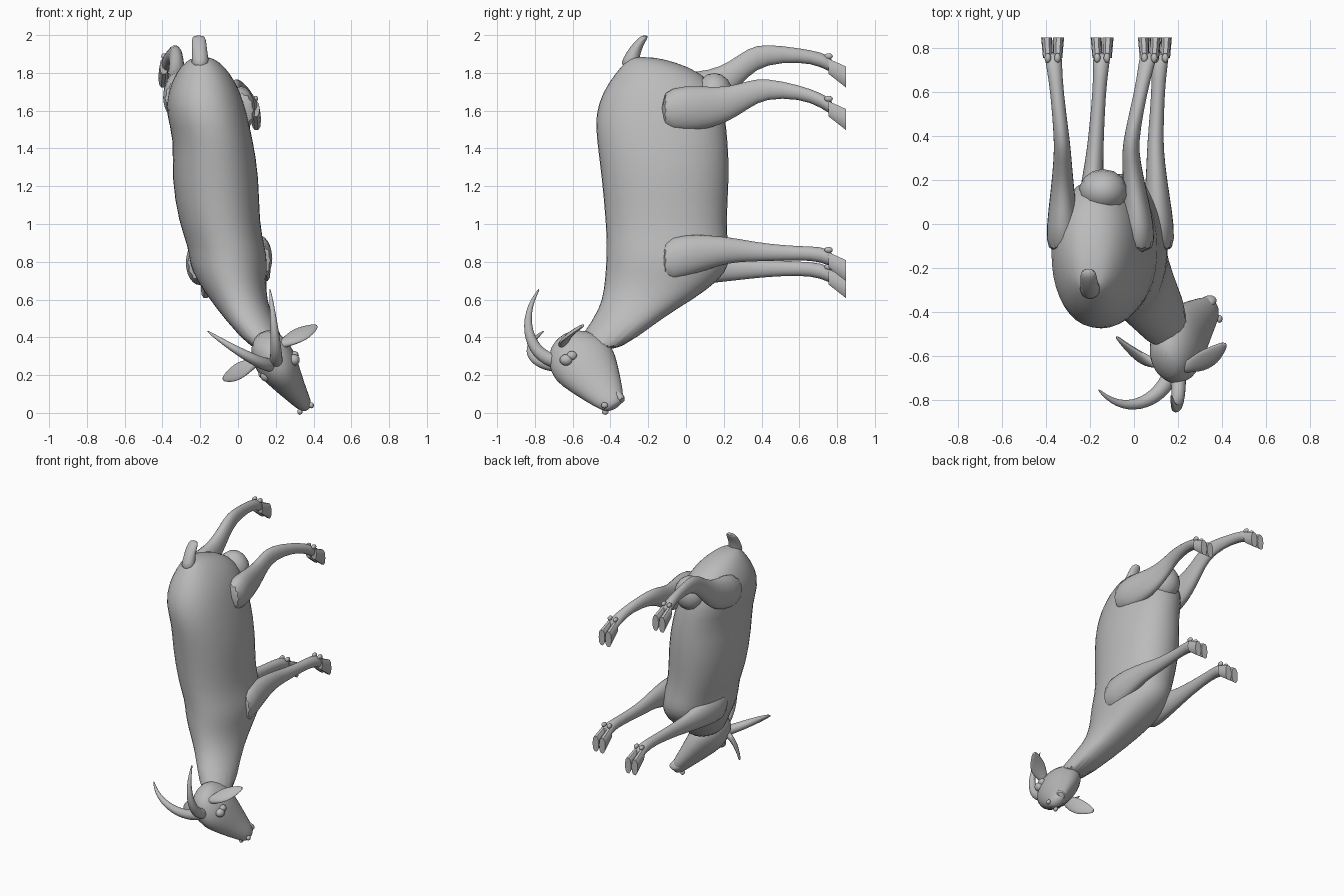
import bpy, bmesh, math
from mathutils import Vector as V

if "Cube" in bpy.data.objects:
    bpy.data.objects.remove(bpy.data.objects["Cube"])

coat = bpy.data.materials.new("coat_grey")
coat.diffuse_color = (0.5, 0.5, 0.5, 1)
coat.use_nodes = True
coat.node_tree.nodes["Principled BSDF"].inputs["Base Color"].default_value = coat.diffuse_color
X, Y, Z = V((1, 0, 0)), V((0, 1, 0)), V((0, 0, 1))


def finish(ob, levels=0, angle=60):
    ob.data.materials.append(coat)
    if levels:
        mod = ob.modifiers.new("round", 'SUBSURF')
        mod.levels = mod.render_levels = levels
    bpy.ops.object.select_all(action='DESELECT')
    ob.select_set(True)
    bpy.context.view_layer.objects.active = ob
    bpy.ops.object.shade_smooth_by_angle(angle=math.radians(angle))
    return ob


def loft(name, secs, u=X, v=None, n=12, levels=1, power=1.0, angle=60):
    """Skin rings (x, y, z, half_u, half_v); without v the rings follow the path."""
    bm = bmesh.new()
    pts = [V(s[:3]) for s in secs]
    rings = []
    for i, s in enumerate(secs):
        t = pts[min(i + 1, len(pts) - 1)] - pts[max(i - 1, 0)]
        uu, vv = u, v
        if v is None:
            vv = t.cross(u).normalized()
            uu = vv.cross(t).normalized()
        ring = []
        for k in range(n):
            c, d = math.cos(2 * math.pi * k / n), math.sin(2 * math.pi * k / n)
            c = math.copysign(abs(c) ** power, c)
            d = math.copysign(abs(d) ** power, d)
            ring.append(bm.verts.new(pts[i] + uu * s[3] * c + vv * s[4] * d))
        rings.append(ring)
    for a, b in zip(rings, rings[1:]):
        for k in range(n):
            bm.faces.new((a[k], a[(k + 1) % n], b[(k + 1) % n], b[k]))
    bm.faces.new(rings[0])
    bm.faces.new(rings[-1])
    bmesh.ops.recalc_face_normals(bm, faces=bm.faces)
    me = bpy.data.meshes.new(name)
    bm.to_mesh(me)
    bm.free()
    ob = bpy.data.objects.new(name, me)
    bpy.context.collection.objects.link(ob)
    return finish(ob, levels, angle)


def ball(name, loc, scale):
    bpy.ops.mesh.primitive_uv_sphere_add(segments=14, ring_count=8, location=loc)
    ob = bpy.context.object
    ob.name, ob.scale = name, scale
    return finish(ob)


# Trunk and neck: height, left, right, back, belly
trunk = [(1.885, -.23, -.15, -.29, -.18), (1.86, -.28, -.10, -.32, -.06),
         (1.80, -.33, -.04, -.375, .09), (1.70, -.375, .015, -.445, .18),
         (1.58, -.385, .05, -.485, .21), (1.45, -.34, .08, -.478, .225),
         (1.25, -.357, .115, -.45, .235), (1.00, -.315, .115, -.428, .215),
         (.88, -.265, .145, -.423, .23), (.79, -.26, .16, -.427, .24),
         (.70, -.22, .15, -.433, .18), (.60, -.15, .155, -.445, .04),
         (.50, -.075, .185, -.485, -.13), (.31, .09, .28, -.63, -.37)]
loft("body", [((l + r) / 2, (b + f) / 2, z, (r - l) / 2, (f - b) / 2)
              for z, l, r, b, f in trunk], X, Y, 20, 1, 0.93)

# Turned head: side and forehead axes
side = V((.87, -.05, .49)).normalized()
brow = V((.225, -.844, -.485)).normalized()
loft("head", [(.135, -.65, .40, .05, .06), (.15, -.625, .365, .095, .13),
              (.185, -.565, .295, .118, .185), (.22, -.52, .235, .11, .178),
              (.30, -.435, .115, .064, .112), (.35, -.385, .045, .045, .07),
              (.362, -.373, .03, .022, .036)], side, brow, 14)
# Lower lip
loft("lower_lip", [(.30, -.385, .115, .045, .03), (.335, -.355, .08, .042, .03),
                   (.358, -.335, .06, .03, .022)], side, brow, 10)

# Eyes, brow ridges and nostrils
for s, word in ((1, "right"), (-1, "left")):
    eye = V((.215, -.60, .255)) + side * s * .098
    ball(word + "_eye", eye, (.022, .028, .024))
    ball(word + "_brow_ridge", eye + brow * .035 - side * s * .012, (.03, .035, .03))
    ball(word + "_nostril", V((.35, -.40, .04)) + side * s * .035 + brow * .035,
         (.014, .018, .016))


# Horns: tapered curves through four control points
def horn(name, a, b, c, d):
    secs = []
    for i in range(9):
        t = i / 8
        p = (V(a) * (1 - t) ** 3 + V(b) * 3 * t * (1 - t) ** 2
             + V(c) * 3 * t * t * (1 - t) + V(d) * t ** 3)
        r = .004 + .034 * (1 - t ** 1.5)
        secs.append((*p, r, r * 1.1))
    loft(name, secs, V((.5, -.1, 1)).normalized() if d[0] < 0 else X, None, 10)


horn("right_horn", (.20, -.65, .27), (.21, -.83, .26), (.19, -.90, .50), (.168, -.775, .66))
horn("left_horn", (.18, -.66, .25), (.12, -.83, .25), (-.06, -.88, .36), (-.165, -.75, .435))

# Ears: flat leaves swept back towards the tip
across = V((-.35, .55, .45)).normalized()
for name, a, b in (("right_ear", V((.20, -.66, .345)), V((.42, -.54, .465))),
                   ("left_ear", V((.12, -.64, .28)), V((-.083, -.51, .178)))):
    secs = []
    for i in range(7):
        t = i / 6
        p = a.lerp(b, t) - Y * .025 * math.sin(math.pi * t)
        secs.append((*p, .012 + .045 * math.sin(math.pi * t ** 1.2), .025 - .017 * t))
    loft(name, secs, across, None, 10)


# Legs: shared stations along y, centre line per leg, cloven hooves
stations = (-.14, 0, .12, .23, .33, .42, .60, .72, .785)
widths = (.08, .075, .06, .048, .04, .036, .031, .037, .045)
hind_depth = (.11, .13, .115, .095, .077, .056, .037, .039, .046)
fore_depth = (.13, .12, .093, .07, .058, .048, .037, .042, .046)


def leg(name, depth, hip_x, knee_x, foot_x, heights):
    secs = []
    for y, w, d, z in zip(stations, widths, depth, heights):
        t = max(0, y) / .36
        x = (hip_x + (knee_x - hip_x) * t if t < 1
             else knee_x + (foot_x - knee_x) * (y - .36) / .425)
        secs.append((x, y, z, w, d))
    loft(name + "_leg", secs, X, Z, 12)
    z = heights[-1]
    for s, word in ((-1, "outer"), (1, "inner")):
        toe = [(foot_x + s * (.022 + .005 * t), .755 + .092 * t, z + .005 - .057 * t,
                .022 + .003 * t, .042 + .016 * t) for t in (0, .4, 1)]
        loft(f"{name}_{word}_toe", toe, X, Z, 10, 0, .8, 40)
        ball(f"{name}_{word}_dewclaw", (foot_x + s * .022, .755, z + .058), (.015, .022, .016))


leg("right_hind", hind_depth, .02, -.02, .07,
    (1.60, 1.61, 1.615, 1.635, 1.685, 1.72, 1.70, 1.655, 1.605))
leg("left_hind", hind_depth, -.325, -.325, -.37,
    (1.66, 1.68, 1.70, 1.765, 1.86, 1.90, 1.895, 1.872, 1.83))
leg("right_fore", fore_depth, .11, .096, .12,
    (.80, .83, .852, .862, .857, .85, .845, .842, .805))
leg("left_fore", fore_depth, -.205, -.175, -.145,
    (.80, .79, .775, .765, .765, .765, .765, .755, .715))

# Udder between the hind legs
ball("udder", (-.14, .15, 1.68), (.11, .10, .12))

# Tail
loft("tail", [(-.20, -.30, 1.83, .055, .055), (-.20, -.29, 1.88, .045, .045),
              (-.205, -.265, 1.935, .042, .036), (-.207, -.235, 1.975, .04, .028),
              (-.208, -.215, 2.0, .03, .02)], X, Y, 10)
